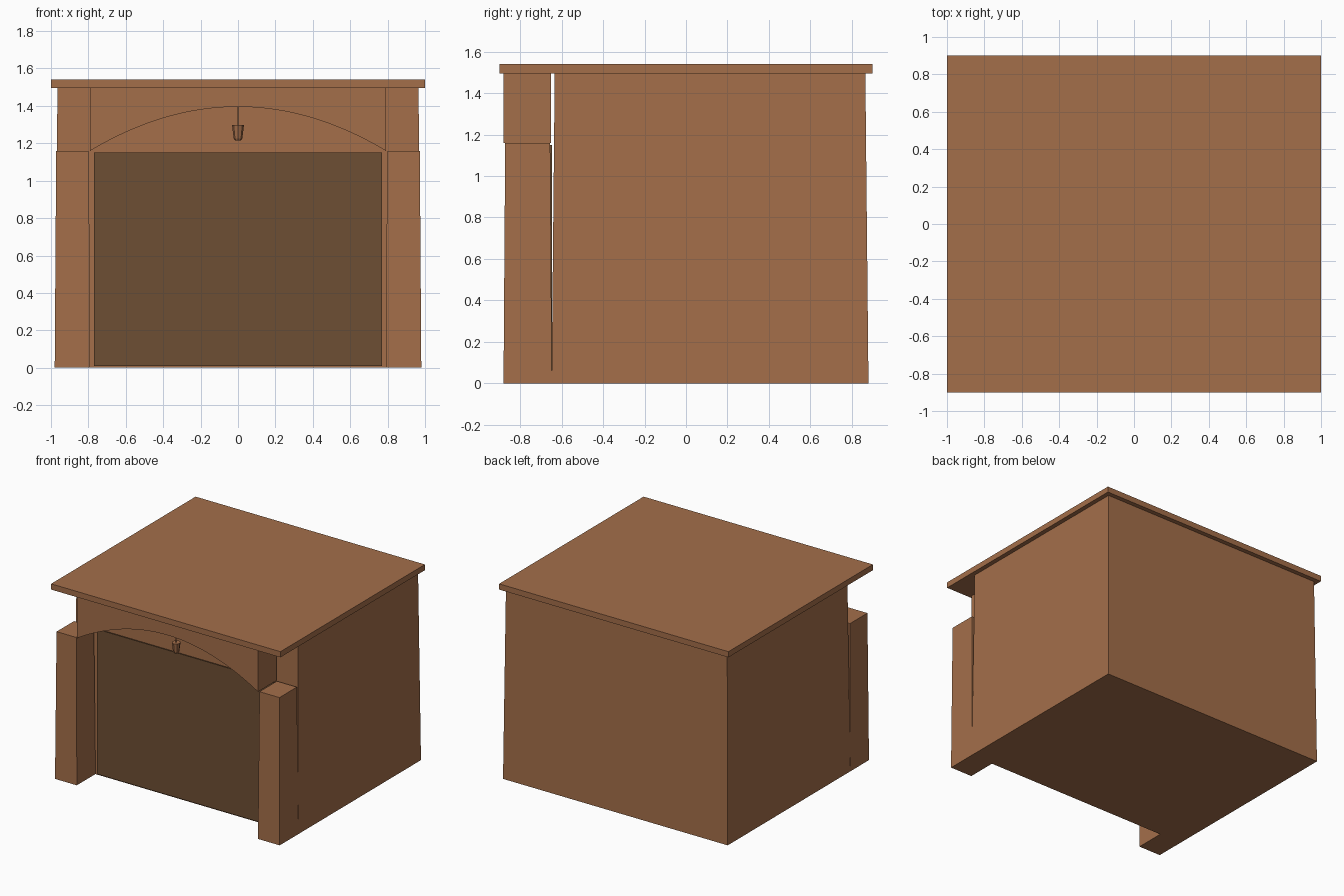
import bpy, bmesh, math

if "Cube" in bpy.data.objects:
    bpy.data.objects.remove(bpy.data.objects["Cube"])


def material(name, rgb):
    m = bpy.data.materials.new(name)
    m.diffuse_color = (*rgb, 1)
    m.use_nodes = True
    m.node_tree.nodes["Principled BSDF"].inputs["Base Color"].default_value = m.diffuse_color
    return m


wood = material("warm brown", (0.37, 0.157, 0.068))
dark = material("dark brown", (0.155, 0.078, 0.034))


def make(name, verts, faces, mat):
    me = bpy.data.meshes.new(name)
    me.from_pydata(verts, [], faces)
    bm = bmesh.new()
    bm.from_mesh(me)
    bmesh.ops.recalc_face_normals(bm, faces=bm.faces)
    bm.to_mesh(me)
    bm.free()
    me.materials.append(mat)
    ob = bpy.data.objects.new(name, me)
    bpy.context.collection.objects.link(ob)
    return ob


def loft(name, rings, mat):
    """Join rings of equal length into a closed solid."""
    n = len(rings[0])
    faces = [list(range(n)), list(range((len(rings) - 1) * n, len(rings) * n))]
    for k in range(len(rings) - 1):
        for i in range(n):
            j = (i + 1) % n
            faces.append([k * n + i, k * n + j, k * n + n + j, k * n + n + i])
    return make(name, [p for r in rings for p in r], faces, mat)


def tapered_box(name, x0, x1, y0, y1, z0, z1, inset, mat):
    def ring(z, t):
        return [(x0 + t, y0 + t, z), (x1 - t, y0 + t, z),
                (x1 - t, y1 - t, z), (x0 + t, y1 - t, z)]
    return loft(name, [ring(z0, 0), ring(z1, inset)], mat)


def turned(name, profile, y, sides, mat):
    return loft(name, [[(r * math.cos(2 * math.pi * i / sides),
                         y + r * math.sin(2 * math.pi * i / sides), z)
                        for i in range(sides)] for r, z in profile], mat)


# Main building, roof slab and dark door panel
tapered_box("building_body", -0.98, 0.98, -0.648, 0.88, 0, 1.495, 0.015, wood)
tapered_box("roof_slab", -1, 1, -0.9, 0.9, 1.495, 1.54, 0, wood)
tapered_box("door_panel", -0.77, 0.77, -0.656, -0.647, 0.008, 1.15, 0, dark)

# Front pillars
for side, s in (("left", -1), ("right", 1)):
    xs = sorted((s * 0.79, s * 0.98))
    tapered_box("pillar_" + side, *xs, -0.88, -0.647, 0, 1.16, 0.008, wood)

# Arched lintel between the pillars
N = 40
rings = []
for i in range(N + 1):
    u = -1 + 2 * i / N
    x, z = 0.79 * u, 1.16 + 0.235 * (1 - u * u)
    rings.append([(x, -0.88, z), (x, -0.65, z), (x, -0.65, 1.495), (x, -0.88, 1.495)])
loft("arched_lintel", rings, wood)
arch = bpy.context.collection.objects["arched_lintel"]
bpy.context.view_layer.objects.active = arch
arch.select_set(True)
bpy.ops.object.shade_smooth_by_angle(angle=math.radians(30))
arch.select_set(False)

# Hanging lantern
turned("lantern_rod", [(0.004, 1.295), (0.004, 1.398)], -0.77, 8, wood)
turned("lantern", [(0.017, 1.216), (0.023, 1.226), (0.032, 1.297)], -0.77, 8, wood)
